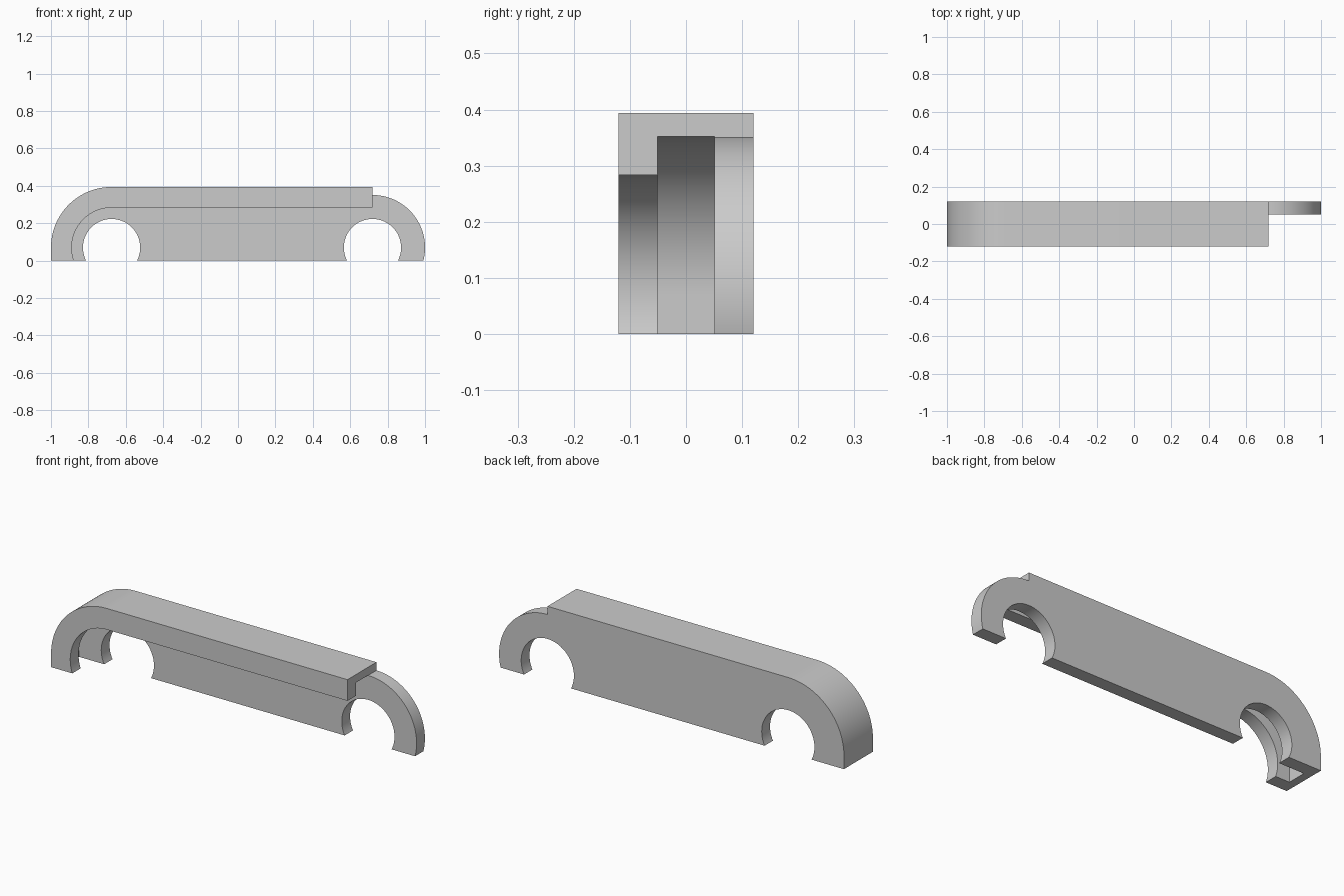
import bpy
import bmesh
from math import sin, cos, radians, asin, degrees

if "Cube" in bpy.data.objects:
    bpy.data.objects.remove(bpy.data.objects["Cube"], do_unlink=True)

# Main dimensions
AXLE_Z = 0.07
LEFT_X, RIGHT_X = -0.676, 0.719      # wheel centres
OUTER_R, CHANNEL_R, LIP_R = 0.324, 0.282, 0.213
END_R, HOLE_R = 0.281, 0.153
FRONT, LIP_BACK, PLATE_FRONT, BACK = -0.12, -0.051, 0.051, 0.12
BELOW = -0.04


def arc(cx, r, start, end, steps=40):
    angles = [radians(start + (end - start) * i / steps) for i in range(steps + 1)]
    return [(cx + r * cos(a), AXLE_Z + r * sin(a)) for a in angles]


def extrude(name, profile, y0, y1):
    """Extrude a closed x-z profile between two depths."""
    bm = bmesh.new()
    face = bm.faces.new([bm.verts.new((x, y0, z)) for x, z in profile])
    out = bmesh.ops.extrude_face_region(bm, geom=[face])
    moved = [v for v in out["geom"] if isinstance(v, bmesh.types.BMVert)]
    bmesh.ops.translate(bm, verts=moved, vec=(0, y1 - y0, 0))
    bmesh.ops.recalc_face_normals(bm, faces=bm.faces[:])
    mesh = bpy.data.meshes.new(name)
    bm.to_mesh(mesh)
    bm.free()
    obj = bpy.data.objects.new(name, mesh)
    bpy.context.collection.objects.link(obj)
    return obj


def cut(target, cutter):
    mod = target.modifiers.new("cut", "BOOLEAN")
    mod.operation = "DIFFERENCE"
    mod.solver = "EXACT"
    mod.object = cutter
    bpy.context.view_layer.objects.active = target
    bpy.ops.object.modifier_apply(modifier=mod.name)
    bpy.data.objects.remove(cutter, do_unlink=True)


# Solid guard: rounded left end, stepped-down round right end
end_angle = -degrees(asin(AXLE_Z / END_R))
outline = [(-1, 0)] + arc(LEFT_X, OUTER_R, 180, 90)
outline += [(RIGHT_X, AXLE_Z + OUTER_R)] + arc(RIGHT_X, END_R, 90, end_angle)
guard = extrude("belt_guard", outline, FRONT, BACK)

# Clear the front of the right end, leaving only the back plate
cut(guard, extrude("end_cutter", [(RIGHT_X, BELOW), (1.1, BELOW), (1.1, 0.5), (RIGHT_X, 0.5)],
                   FRONT - 0.1, PLATE_FRONT))

# Belt channel behind the lip
channel = [(LEFT_X - CHANNEL_R, BELOW)] + arc(LEFT_X, CHANNEL_R, 180, 90)
channel += [(0.8, AXLE_Z + CHANNEL_R), (0.8, BELOW)]
cut(guard, extrude("channel_cutter", channel, LIP_BACK, PLATE_FRONT))

# Front opening inside the lip
opening = arc(LEFT_X, LIP_R, 208, 90)
opening += [(0.8, AXLE_Z + LIP_R), (0.8, opening[0][1])]
cut(guard, extrude("opening_cutter", opening, FRONT - 0.1, 0))

# Wheel holes, open at the bottom
for x in (LEFT_X, RIGHT_X):
    cut(guard, extrude("hole_cutter", arc(x, HOLE_R, 0, 354, 59), 0, BACK + 0.1))

# Single grey finish
grey = bpy.data.materials.new("light_grey")
grey.use_nodes = True
colour = (0.6, 0.6, 0.6, 1)
grey.diffuse_color = colour
grey.node_tree.nodes["Principled BSDF"].inputs["Base Color"].default_value = colour
guard.data.materials.clear()
guard.data.materials.append(grey)

bpy.ops.object.select_all(action="DESELECT")
guard.select_set(True)
bpy.context.view_layer.objects.active = guard
bpy.ops.object.shade_smooth_by_angle(angle=radians(30))
